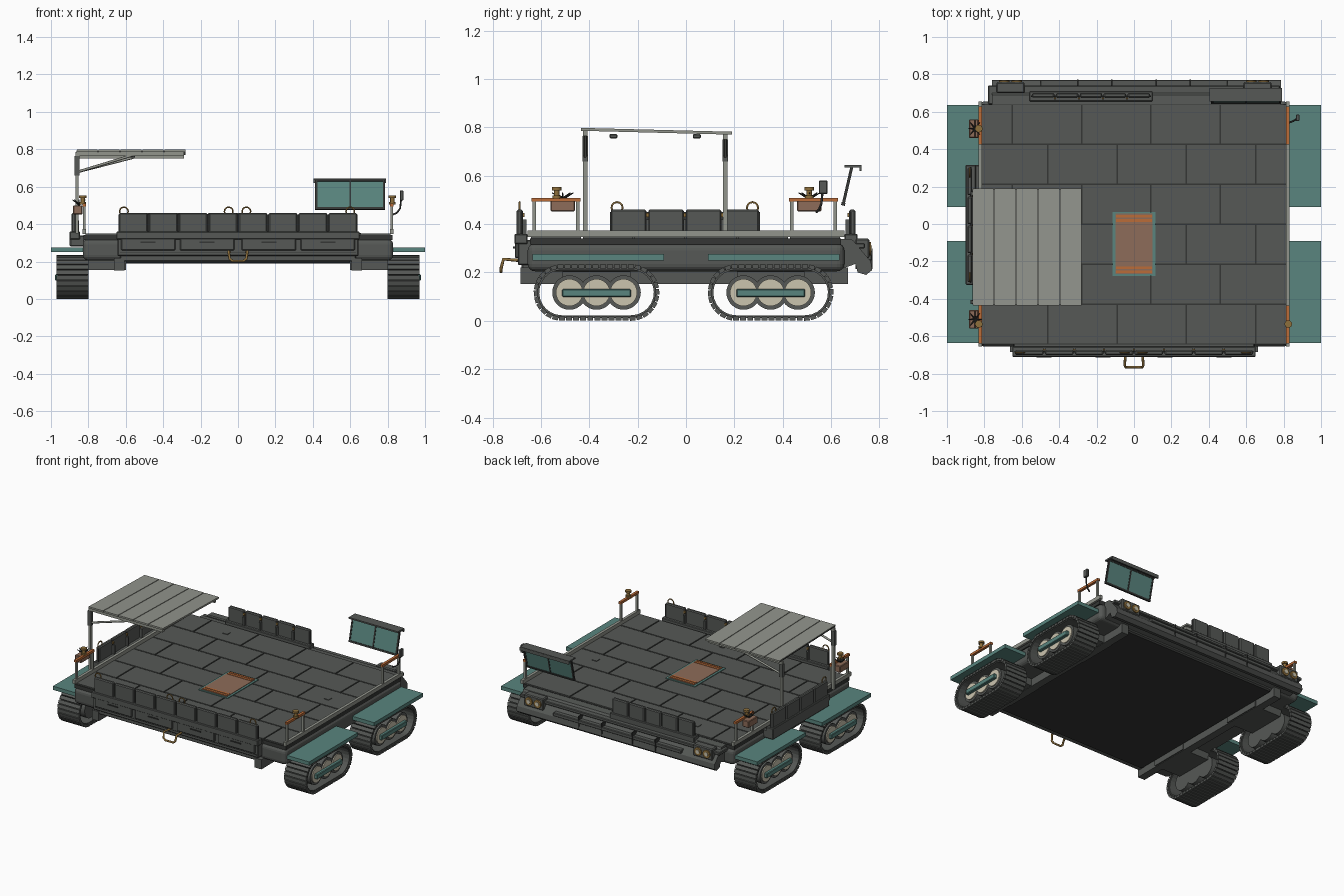
import bpy, bmesh, math
from mathutils import Vector, Matrix

if "Cube" in bpy.data.objects:
    bpy.data.objects.remove(bpy.data.objects["Cube"])


def mat(name, r, g, b):
    m = bpy.data.materials.new(name)
    m.diffuse_color = (r, g, b, 1)
    m.use_nodes = True
    m.node_tree.nodes["Principled BSDF"].inputs["Base Color"].default_value = m.diffuse_color
    return m


GREY = mat("steel grey", .092, .098, .092)
DARK = mat("dark grey", .035, .037, .035)
LIGHT = mat("light grey", .29, .30, .265)
TEAL = mat("teal", .10, .235, .21)
CREAM = mat("cream", .60, .555, .43)
ORANGE = mat("orange", .50, .15, .04)
BROWN = mat("hatch brown", .27, .15, .10)
BRASS = mat("brass", .27, .16, .045)


def finish(name, bm, m, bevel=0, segs=2, smooth=False):
    bmesh.ops.recalc_face_normals(bm, faces=bm.faces)
    me = bpy.data.meshes.new(name)
    bm.to_mesh(me)
    bm.free()
    me.materials.append(m)
    if smooth:
        me.shade_smooth()
        me.set_sharp_from_angle(angle=math.radians(35))
    ob = bpy.data.objects.new(name, me)
    bpy.context.collection.objects.link(ob)
    if bevel:
        mod = ob.modifiers.new("bevel", 'BEVEL')
        mod.width, mod.segments = bevel, segs
    return ob


def boxes(name, m, items, bevel=0, segs=1):
    """Boxes given as (x0, x1, y0, y1, z0, z1)."""
    bm = bmesh.new()
    for x0, x1, y0, y1, z0, z1 in items:
        M = Matrix.Translation(((x0 + x1) / 2, (y0 + y1) / 2, (z0 + z1) / 2)) @ \
            Matrix.Diagonal((x1 - x0, y1 - y0, z1 - z0, 1))
        bmesh.ops.create_cube(bm, size=1, matrix=M)
    return finish(name, bm, m, bevel, segs)


def cyls(name, m, items, n=24):
    """Cylinders or cones given as (start, end, radius, end radius)."""
    bm = bmesh.new()
    for a, b, r1, r2 in items:
        a, b = Vector(a), Vector(b)
        M = Matrix.Translation((a + b) / 2) @ (b - a).to_track_quat('Z', 'Y').to_matrix().to_4x4()
        bmesh.ops.create_cone(bm, cap_ends=True, segments=n, radius1=r1, radius2=r2,
                              depth=(b - a).length, matrix=M)
    return finish(name, bm, m, smooth=True)


def tube(name, m, pts, r=.005, kind='POLY'):
    cu = bpy.data.curves.new(name, 'CURVE')
    cu.dimensions, cu.bevel_depth, cu.bevel_resolution = '3D', r, 2
    s = cu.splines.new('POLY')
    s.points.add(len(pts) - 1)
    for p, co in zip(s.points, pts):
        p.co = (*co, 1)
    cu.use_fill_caps = True
    cu.materials.append(m)
    ob = bpy.data.objects.new(name, cu)
    bpy.context.collection.objects.link(ob)
    return ob


def extrude_x(name, m, prof, x0, x1, bevel=0):
    """Extrude a (y, z) profile along x."""
    bm = bmesh.new()
    f = bm.faces.new([bm.verts.new((x0, y, z)) for y, z in prof])
    r = bmesh.ops.extrude_face_region(bm, geom=[f])
    bmesh.ops.translate(bm, vec=(x1 - x0, 0, 0), verts=[v for v in r['geom'] if isinstance(v, bmesh.types.BMVert)])
    return finish(name, bm, m, bevel)


# Hull, lower beams and deck
boxes("hull", GREY, [(-.83, .83, -.655, .655, .205, .32)], .03, 4)
boxes("under_beams", GREY, [(s * .635 - .027, s * .635 + .027, -.685, .67, .152, .22) for s in (-1, 1)])
boxes("hull_floor", DARK, [(-.6, .6, -.64, .64, .195, .21)])
boxes("deck_base", DARK, [(-.825, .825, -.645, .64, .315, .341)])
plates = []
for row in range(6):
    y1 = .64 - row * .214
    cuts = [-.82] + [(-.65 if row % 2 == 0 else -.46) + .37 * k for k in range(4)] + [.82]
    plates += [(a + .004, b - .004, y1 - .21, y1 - .004, .335, .349) for a, b in zip(cuts, cuts[1:])]
boxes("deck_plates", GREY, plates)
boxes("deck_edge_rails", LIGHT, [(s * .822 - .01, s * .822 + .01, -.655, .655, .347, .374) for s in (-1, 1)])
boxes("deck_lugs", GREY, [(x - .018, x + .018, y - .018, y + .018, .349, .353)
                          for x, y in ((-.46, .53), (.64, .09), (.09, -.54))])

# Centre hatch with striped ends
boxes("hatch_frame", TEAL, [(-.115, .115, -.278, .065, .349, .354)])
boxes("hatch_panel", BROWN, [(-.1, .1, -.268, .055, .353, .357)])
boxes("hatch_stripes", ORANGE, [(-.095, .095, y, y + .014, .356, .36) for y in (-.262, -.24, .012, .034)])

# Fenders
boxes("fenders", TEAL, [(min(s * .82, s), max(s * .82, s), y, y + .545, .25, .276)
                        for s in (-1, 1) for y in (-.635, .09)])

# Tracks, wheels and hub bars
R, HALF = .114, .143


def track_point(t, r):
    """Point and angle on a stadium path, t is in 0..1."""
    arc, line = math.pi * R, 2 * HALF
    d = (t % 1) * 2 * (arc + line)
    if d < line:
        return d - HALF, -r, 0
    d -= line
    if d < arc:
        a = d / R
        return HALF + r * math.sin(a), -r * math.cos(a), a
    d -= arc
    if d < line:
        return HALF - d, r, math.pi
    a = (d - line) / R
    return -HALF - r * math.sin(a), r * math.cos(a), math.pi + a


def track(name, s, cy):
    cx, cz, N = s * .885, .117, 44
    bm = bmesh.new()
    for i in range(N):
        y, z, a = track_point(i / N, .108)
        bmesh.ops.create_cube(bm, size=1, matrix=Matrix.Translation((cx, cy + y, cz + z))
                              @ Matrix.Rotation(a, 4, 'X') @ Matrix.Diagonal((.17, .0245, .017, 1)))
    finish(name + "_links", bm, GREY)
    bm = bmesh.new()
    rings = []
    for i in range(N):
        ring = []
        for r, dx in ((.106, -.078), (.106, .078), (.094, .078), (.094, -.078)):
            y, z, a = track_point(i / N, r)
            ring.append(bm.verts.new((cx + dx, cy + y, cz + z)))
        rings.append(ring)
    for a, b in zip(rings, rings[1:] + rings[:1]):
        for k in range(4):
            bm.faces.new((a[k], a[(k + 1) % 4], b[(k + 1) % 4], b[k]))
    finish(name + "_belt", bm, GREY)
    ys = [cy + d for d in (-.112, 0, .112)]
    cyls(name + "_wheels", GREY, [((s * .81, y, cz), (s * .95, y, cz), .071, .071) for y in ys], 32)
    cyls(name + "_wheel_discs", CREAM, [((s * .945, y, cz), (s * .957, y, cz), .056, .056) for y in ys], 32)
    boxes(name + "_axles", GREY, [(min(s * .6, s * .82), max(s * .6, s * .82), cy - .14, cy + .14, .155, .205)])
    boxes(name + "_hub_bar", TEAL, [(min(s * .95, s * .978), max(s * .95, s * .978), cy - .142, cy + .142, .098, .132)], .004)


for s, side in ((-1, "left"), (1, "right")):
    track(side + "_front_track", s, -.37)
    track(side + "_rear_track", s, .35)


# Hinged boards with panels, posts and lifting hoops: built facing -y, then placed
def board(name, length, n, hoops, M):
    h, w = length / 2, length / n
    obs = [boxes(name + "_panels", GREY, [(-h + i * w + .004, -h + (i + 1) * w - .004, -.02, .005, .35, .46) for i in range(n)], .006),
           boxes(name + "_back", DARK, [(-h, h, -.006, .002, .345, .45)]),
           boxes(name + "_sill", GREY, [(-h - .01, h + .01, -.03, .025, .318, .36)], .004),
           boxes(name + "_clips", BRASS, [(-h + i * w - .006, -h + i * w + .006, .003, .012, .43, .445) for i in range(1, n)]),
           boxes(name + "_struts", GREY, [(-h + i * w - .006, -h + i * w + .006, 0, .02, .35, .42) for i in range(1, n)])]
    for x in hoops:
        obs.append(tube(name + "_hoop", BRASS, [(x + .023 * math.cos(a), -.008, .468 + .023 * math.sin(a))
                                               for a in [math.radians(d) for d in range(-30, 211, 30)]], .004))
    for o in obs:
        o.matrix_world = M


board("front_board", 1.28, 8, (-.61, -.05, .045, .6), Matrix.Translation((0, -.68, 0)))
board("rear_board", .64, 5, (), Matrix.Translation((-.23, .68, 0)) @ Matrix.Rotation(math.pi, 4, 'Z'))
board("left_board", .62, 4, (-.28, .28), Matrix.Translation((-.87, -.005, 0)) @ Matrix.Rotation(-math.pi / 2, 4, 'Z'))
boxes("left_board_skirt", GREY, [(-.90, -.82, -.315, .315, .28, .34)], .006)

# Front apron with four lockers and a tow hook
boxes("front_apron", GREY, [(-.645, .645, -.695, -.62, .23, .335), (-.63, .63, -.68, -.62, .2, .235)], .005)
boxes("front_lockers", GREY, [(x - .145, x + .145, -.708, -.69, .26, .328) for x in (-.48, -.165, .165, .48)], .004)
boxes("locker_handles", DARK, [(x - .04, x + .04, -.715, -.705, .3, .307) for x in (-.48, -.165, .165, .48)])
boxes("apron_groove", DARK, [(-.63, .63, -.697, -.69, .247, .252)])
tube("tow_hook", BRASS, [(-.045, -.69, .25), (-.05, -.755, .255), (-.045, -.765, .215), (-.03, -.765, .203),
                         (.03, -.765, .203), (.045, -.765, .215), (.05, -.755, .255), (.045, -.69, .25)], .007)

# Rear bumper with paired lamps
extrude_x("rear_bumper", GREY, [(.63, .34), (.69, .335), (.735, .28), (.765, .245), (.77, .21), (.745, .19),
                               (.71, .2), (.70, .235), (.63, .21)], -.76, .785)
boxes("bumper_ledge", GREY, [(-.78, .78, .64, .74, .3, .322), (-.5, .5, .73, .77, .25, .275)], .004)
boxes("bumper_seams", DARK, [(x - .004, x + .004, .70, .772, .215, .30) for x in (-.3, -.12, .12, .3)])
boxes("lamp_housings", GREY, [(x - .075, x + .075, .70, .758, .258, .34) for x in (-.66, .66)], .006)
lamps = [x + d for x in (-.66, .66) for d in (-.034, .034)]
cyls("rear_lamps", BRASS, [((x, .75, .298), (x, .766, .298), .028, .028) for x in lamps])
cyls("lamp_lenses", CREAM, [((x, .76, .298), (x, .769, .298), .014, .014) for x in lamps])

# Orange corner handrails on grey legs
for s in (-1, 1):
    for y0, y1 in ((-.635, -.44), (.43, .625)):
        x = s * .822
        boxes("handrail_legs", LIGHT, [(x - .007, x + .007, y, y + .014, .37, .5) for y in (y0, y1 - .014)])
        boxes("handrail_top", ORANGE, [(x - .009, x + .009, y0 - .004, y1 + .004, .493, .509)])

# Beacons, and instrument boxes with spiky aerials on the left
for x, y in ((.825, -.535), (-.83, -.535), (-.83, .51)):
    cyls("beacon", BRASS, [((x, y, .505), (x, y, .518), .018, .018), ((x, y, .518), (x, y, .54), .011, .011),
                           ((x, y, .54), (x, y, .553), .02, .02)], 16)
for y in (-.51, .51):
    boxes("instrument_box", BROWN, [(-.882, -.832, y - .05, y + .05, .452, .5)], .004)
    cyls("spiky_aerial", DARK, [((-.85, y, .505), (-.85 + .035 * math.cos(a), y + .045 * math.sin(a), .53), .006, .002)
                                for a in [k * math.pi / 4 for k in range(8)]], 6)

# Canopy: five sloping strips on two posts with braces
def roof_z(y):
    return .797 - .024 * (y + .435)


for i in range(5):
    x0 = -.865 + i * .117
    extrude_x("canopy_strip", LIGHT, [(-.435, .798), (.19, .782), (.19, .77), (-.435, .786)], x0 + .003, x0 + .115)
extrude_x("canopy_seams", DARK, [(-.43, .794), (.185, .778), (.185, .772), (-.43, .788)], -.864, -.285)
for y in (-.417, .162):
    z = roof_z(y) - .012
    boxes("canopy_post", LIGHT, [(-.87, -.852, y - .009, y + .009, .35, z)])
    boxes("canopy_arm", LIGHT, [(-.865, -.29, y - .009, y + .009, z - .02, z)])
    boxes("post_bracket", GREY, [(-.874, -.848, y - .011, y + .011, .66, z - .02)])
    tube("canopy_brace", LIGHT, [(-.855, y, .68), (-.56, y, z - .015)], .007)
boxes("canopy_lamps", GREY, [(-.6, -.55, y - .017, y + .017, .755, .772) for y in (-.3, .045)], .004)

# Windscreen: slanted panes in a frame with a visor
screen = [boxes("windscreen_glass", TEAL, [(-.178, .178, -.003, .003, .004, .155)]),
          boxes("windscreen_frame", DARK, [(-.187, -.176, -.006, .006, 0, .16), (.176, .187, -.006, .006, 0, .16),
                                          (-.005, .005, -.006, .006, 0, .16), (-.187, .187, -.008, .008, -.005, .007),
                                          (-.187, .187, -.006, .006, .15, .16)])]
for o in screen:
    o.matrix_world = Matrix.Translation((.6, .65, .482)) @ Matrix.Rotation(math.radians(-13), 4, 'X')
boxes("windscreen_visor", GREY, [(.405, .79, .655, .725, .635, .645), (.405, .79, .718, .726, .62, .642)])

# Side mirror on a curved arm
tube("mirror_arm", DARK, [(.825, .54, .45), (.85, .55, .46), (.867, .56, .485), (.873, .565, .54)], .005)
boxes("mirror", GREY, [(.866, .884, .55, .585, .525, .58)], .003)
